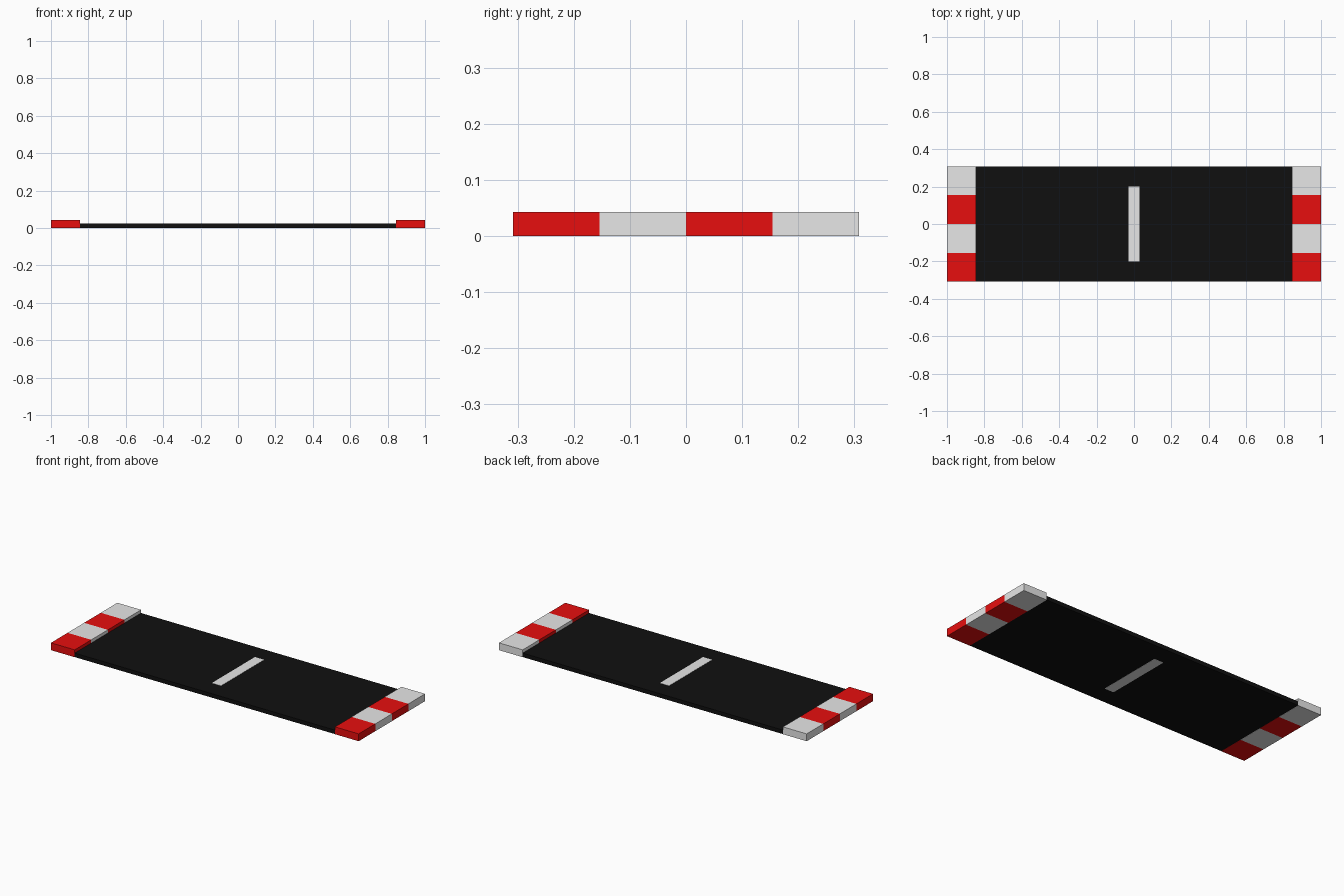
import bpy

if "Cube" in bpy.data.objects:
    bpy.data.objects.remove(bpy.data.objects["Cube"])

HALF_Y = 0.308      # half width of the road piece
CURB_X = 0.846      # inner edge of the curbs
BLOCK = HALF_Y / 2  # length of one curb block


def material(name, color):
    m = bpy.data.materials.new(name)
    m.diffuse_color = (*color, 1)
    m.use_nodes = True
    m.node_tree.nodes["Principled BSDF"].inputs["Base Color"].default_value = m.diffuse_color
    return m


black = material("asphalt black", (0.005, 0.005, 0.005))
red = material("curb red", (0.8, 0.0045, 0.0045))
white = material("paint white", (0.8, 0.8, 0.8))


def box(name, lo, hi, mat):
    center = [(a + b) / 2 for a, b in zip(lo, hi)]
    bpy.ops.mesh.primitive_cube_add(size=1, location=center)
    ob = bpy.context.object
    ob.name = name
    ob.scale = [b - a for a, b in zip(lo, hi)]
    bpy.ops.object.transform_apply(location=True, rotation=False, scale=True)
    ob.data.materials.append(mat)
    return ob


# Road slab between the curbs
box("road_slab", (-CURB_X, -HALF_Y, 0.0006), (CURB_X, HALF_Y, 0.024), black)

# Centre line, running through the slab so it also shows underneath
box("centre_line", (-0.03, -0.2, 0), (0.03, 0.2, 0.0252), white)

# Raised curbs of alternating red and white blocks
for side, x0, x1 in (("left", -1, -CURB_X), ("right", CURB_X, 1)):
    for i in range(4):
        y = -HALF_Y + i * BLOCK
        box(f"{side}_curb_block_{i + 1}", (x0, y, 0), (x1, y + BLOCK, 0.043),
            white if i % 2 else red)
